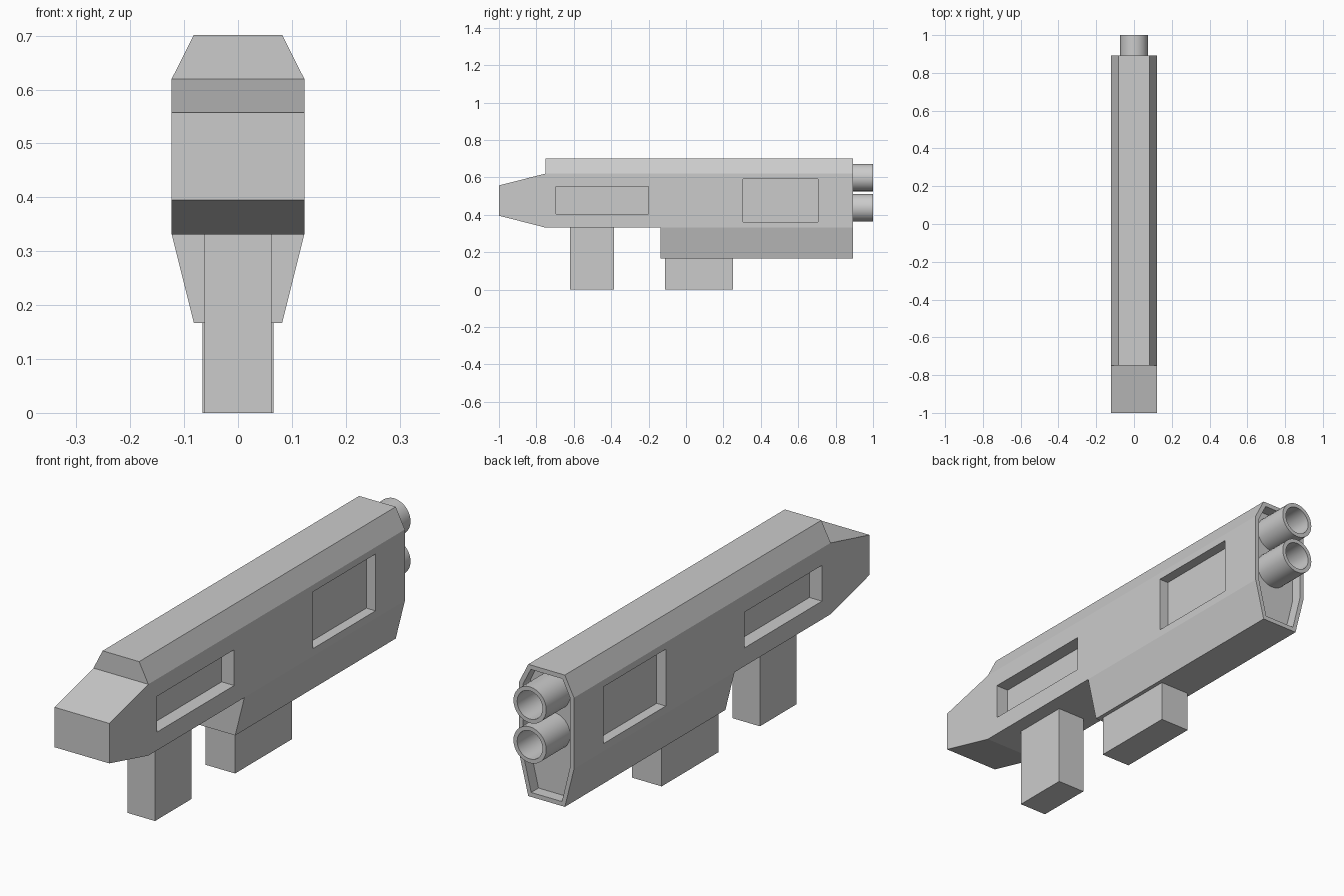
import bpy
import bmesh
import math

if "Cube" in bpy.data.objects:
    bpy.data.objects.remove(bpy.data.objects["Cube"])


def new_object(name, bm):
    bmesh.ops.recalc_face_normals(bm, faces=bm.faces)
    mesh = bpy.data.meshes.new(name)
    bm.to_mesh(mesh)
    bm.free()
    obj = bpy.data.objects.new(name, mesh)
    bpy.context.collection.objects.link(obj)
    return obj


def prism(name, points, vector):
    """Extrude a closed outline of 3D points along a vector."""
    bm = bmesh.new()
    face = bm.faces.new([bm.verts.new(p) for p in points])
    geom = bmesh.ops.extrude_face_region(bm, geom=[face])["geom"]
    verts = [g for g in geom if isinstance(g, bmesh.types.BMVert)]
    bmesh.ops.translate(bm, verts=verts, vec=vector)
    # make sure the starting outline stays closed
    bm.edges.index_update()
    open_edges = [e for e in bm.edges if e.is_boundary]
    if open_edges:
        bmesh.ops.holes_fill(bm, edges=open_edges)
    return new_object(name, bm)


def box(name, x, y, z):
    outline = [(x[0], y[0], z[0]), (x[1], y[0], z[0]),
               (x[1], y[1], z[0]), (x[0], y[1], z[0])]
    return prism(name, outline, (0, 0, z[1] - z[0]))


def boolean(obj, cutter, operation):
    mod = obj.modifiers.new("cut", "BOOLEAN")
    mod.object = cutter
    mod.operation = operation
    mod.solver = "EXACT"
    bpy.context.view_layer.objects.active = obj
    bpy.ops.object.modifier_apply(modifier=mod.name)
    bpy.data.objects.remove(cutter)


def section(half, y):
    """Mirror a right-hand (x, z) outline to a full cross-section at y."""
    return [(x, y, z) for x, z in half] + [(-x, y, z) for x, z in reversed(half)]


# Body: side silhouette intersected with the chamfered cross-section
side = [(-1, 0.395), (-0.75, 0.331), (-0.135, 0.331), (-0.135, 0.167),
        (0.893, 0.167), (0.893, 0.701), (-0.75, 0.701), (-0.75, 0.62), (-1, 0.557)]
body = prism("body", [(-0.2, y, z) for y, z in side], (0.4, 0, 0))
outer = [(0.082, 0.167), (0.123, 0.331), (0.123, 0.62), (0.082, 0.701)]
boolean(body, prism("section_cutter", section(outer, -1.2), (0, 2.4, 0)), "INTERSECT")

# Muzzle recess with a thin rim
inner = [(0.069, 0.185), (0.105, 0.333), (0.105, 0.616), (0.071, 0.683)]
boolean(body, prism("muzzle_cutter", section(inner, 0.846), (0, 0.2, 0)), "DIFFERENCE")

# Rectangular recesses on both sides
for s in (-1, 1):
    for depth, y, z in ((0.056, (-0.695, -0.2), (0.405, 0.55)),
                        (0.041, (0.305, 0.705), (0.362, 0.592))):
        x = sorted((s * (0.123 - depth), s * 0.2))
        boolean(body, box("side_cutter", x, y, z), "DIFFERENCE")

# Grip and magazine
box("grip", (-0.062, 0.062), (-0.62, -0.385), (0, 0.335))
box("magazine", (-0.066, 0.066), (-0.113, 0.25), (0, 0.171))


# Two hollow barrels, stacked
def barrel(name, z, sides=32):
    bm = bmesh.new()
    profile = [(0.0735, 0.846), (0.0735, 1.0), (0.057, 1.0), (0.057, 0.846)]
    rings = []
    for r, y in profile:
        rings.append([bm.verts.new((r * math.cos(a), y, z + r * math.sin(a)))
                      for a in (2 * math.pi * i / sides for i in range(sides))])
    for k in range(4):
        a, b = rings[k], rings[(k + 1) % 4]
        for i in range(sides):
            j = (i + 1) % sides
            bm.faces.new((a[i], a[j], b[j], b[i]))
    obj = new_object(name, bm)
    bpy.ops.object.select_all(action="DESELECT")
    obj.select_set(True)
    bpy.context.view_layer.objects.active = obj
    bpy.ops.object.shade_smooth_by_angle(angle=math.radians(30))


barrel("upper_barrel", 0.599)
barrel("lower_barrel", 0.437)
